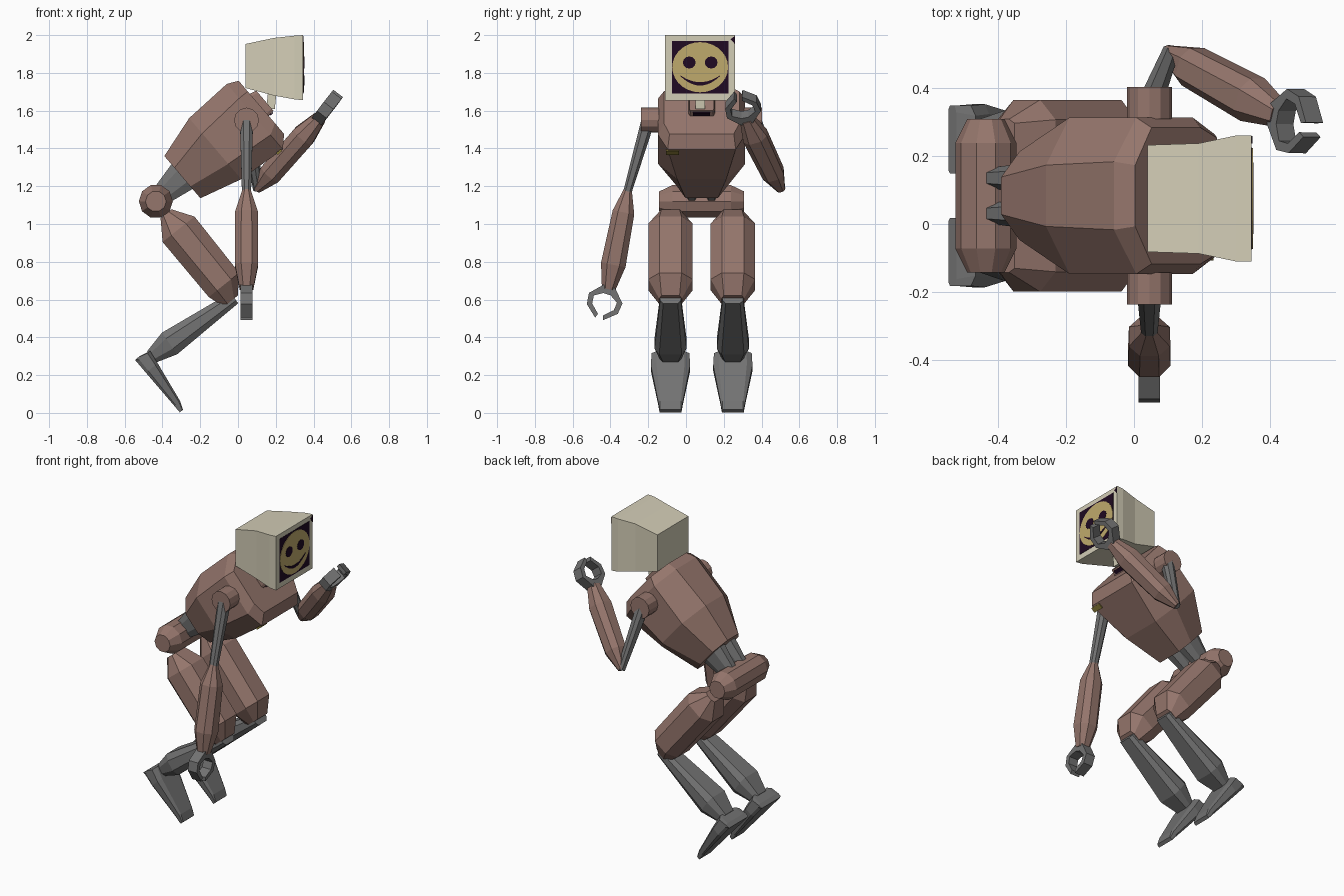
import bpy, bmesh, math
from mathutils import Vector as V

if "Cube" in bpy.data.objects:
    bpy.data.objects.remove(bpy.data.objects["Cube"])

C = 0.083  # mirror plane of the body in y


def mat(name, r, g, b):
    m = bpy.data.materials.new(name)
    m.diffuse_color = (r, g, b, 1)
    m.use_nodes = True
    m.node_tree.nodes["Principled BSDF"].inputs["Base Color"].default_value = m.diffuse_color
    return m


BROWN = mat("dusty brown", 0.30, 0.18, 0.15)
GRAY = mat("steel gray", 0.17, 0.17, 0.17)
CREAM = mat("cream plastic", 0.65, 0.61, 0.47)
DARK = mat("dark purple", 0.014, 0.003, 0.016)
YELLOW = mat("screen yellow", 0.52, 0.40, 0.15)
OLIVE = mat("lamp olive", 0.25, 0.20, 0.04)


def skin(name, m, rings):
    """Join equal point rings with quads and cap both ends."""
    bm = bmesh.new()
    rows = [[bm.verts.new(p) for p in r] for r in rings]
    n = len(rows[0])
    for a, b in zip(rows, rows[1:]):
        for i in range(n):
            j = (i + 1) % n
            bm.faces.new((a[i], a[j], b[j], b[i]))
    bm.faces.new(rows[0])
    bm.faces.new(rows[-1])
    bmesh.ops.recalc_face_normals(bm, faces=bm.faces)
    me = bpy.data.meshes.new(name)
    bm.to_mesh(me)
    bm.free()
    me.materials.append(m)
    ob = bpy.data.objects.new(name, me)
    bpy.context.collection.objects.link(ob)
    return ob


def loft(name, m, o, d, n, rows):
    """Chamfered sections along d; row = (along, n0, n1, half width, flat0, flat1, chamfer)."""
    o, d, n = V(o), V(d).normalized(), V(n).normalized()
    n = (n - d * n.dot(d)).normalized()
    s = n.cross(d)
    rings = []
    for l, n0, n1, w, f0, f1, ch in rows:
        c = (n1 - n0) * ch
        pts = [(n0, -f0), (n0, f0), (n0 + c, w), (n1 - c, w),
               (n1, f1), (n1, -f1), (n1 - c, -w), (n0 + c, -w)]
        rings.append([o + d * l + n * a + s * b for a, b in pts])
    return skin(name, m, rings)


def sec(l, n0, n1, w, f=0.5, ch=0.27):
    return (l, n0, n1, w, w * f, w * f, ch)


def prism(name, m, pts, o, a, b, h):
    """Flat outline in the a, b plane, given thickness 2h."""
    o, a, b = V(o), V(a).normalized(), V(b).normalized()
    n = a.cross(b).normalized()
    return skin(name, m, [[o + a * p + b * q + n * k for p, q in pts] for k in (-h, h)])


def circle(ra, rb, n):
    return [(ra * math.cos(2 * math.pi * i / n), rb * math.sin(2 * math.pi * i / n)) for i in range(n)]


# Torso frame: leaning forward, U up the spine, F out of the chest
HIP = V((-0.435, C, 1.12))
U, F, Y = V((0.76, 0, 0.65)), V((0.65, 0, -0.76)), V((0, 1, 0))
loft("torso", BROWN, HIP, U, F, [
    (0.19, -0.153, 0.141, 0.13, 0.055, 0.085, 0.28),
    (0.42, -0.22, 0.205, 0.23, 0.09, 0.13, 0.25),
    (0.69, -0.228, 0.228, 0.23, 0.10, 0.18, 0.22),
    (0.748, -0.20, 0.17, 0.20, 0.09, 0.17, 0.2)])
loft("neck_collar", BROWN, HIP, U, F, [
    sec(0.70, -0.12, 0.05, 0.075, 0.9, 0.1), sec(0.785, -0.10, 0.04, 0.065, 0.9, 0.1)])
prism("collar_slot", DARK, [(-.012, -.045), (.012, -.045), (.012, .045), (-.012, .045)],
      HIP + U * 0.765 + F * 0.046, U, Y, 0.003)
prism("chest_lamp", OLIVE, [(-.016, -.035), (.016, -.035), (.016, .035), (-.016, .035)],
      HIP + U * 0.665 + F * 0.226 + Y * -0.155, U, Y, 0.006)

# Pelvis roller and spine struts
skin("pelvis", BROWN, [[HIP + V((p, y, q)) for p, q in circle(r, r, 10)]
                       for y, r in ((-.225, .055), (-.155, .09), (.155, .09), (.225, .055))])
for s in (-1, 1):
    loft("spine_strut", GRAY, HIP + Y * (s * 0.052), U, F,
         [sec(0.04, -0.06, 0.05, 0.03), sec(0.21, -0.10, 0.08, 0.045)])

# Legs
for s in (-1, 1):
    y = C + s * 0.165
    loft("thigh", BROWN, (-0.36, y, 1.0), (0.62, 0, -0.78), (0.78, 0, 0.62), [
        sec(-0.055, -0.02, 0.055, 0.06, 0.8), sec(0.05, -0.09, 0.126, 0.117),
        sec(0.43, -0.08, 0.126, 0.117), sec(0.52, -0.05, 0.045, 0.06, 0.8)])
    loft("shin", GRAY, (-0.06, y, 0.58), (-0.818, 0, -0.575), (-0.575, 0, 0.818), [
        sec(-0.05, -0.035, 0.035, 0.055, 0.7), sec(0.37, -0.07, 0.07, 0.085, 0.7),
        sec(0.49, -0.04, 0.035, 0.055, 0.7)])
    loft("foot", GRAY, (-0.545, y, 0.28), (0.65, 0, -0.76), (0.76, 0, 0.65), [
        (0.0, 0, 0.03, 0.10, 0.09, 0.08, 0.2), (0.015, 0, 0.092, 0.10, 0.09, 0.07, 0.2),
        (0.09, 0, 0.08, 0.104, 0.09, 0.075, 0.2), (0.32, 0, 0.04, 0.065, 0.06, 0.055, 0.2),
        (0.365, 0, 0.022, 0.058, 0.058, 0.055, 0.2)])

# Arms: shoulder drum, upper arm, forearm and open claw
half = [(-.015, .032), (.05, .093), (.11, .086), (.165, .022),
        (.142, .014), (.098, .06), (.055, .064), (.028, .02)]
claw = half + [(p, -q) for p, q in reversed(half)]
arms = [
    # drum y, shoulder, elbow, wrist, hand direction, hand normal
    (-0.19, (.045, -.2, 1.55), (.045, -.31, 1.17), (.045, -.41, .655), (0, -.3, -.95), (1, 0, 0)),
    (0.355, (.05, .36, 1.55), (.105, .50, 1.19), (.43, .32, 1.56), (.58, -.26, .76), (.76, 0, -.65)),
]
for y, sh, el, wr, hd, hn in arms:
    sh, el, wr, hd, hn = V(sh), V(el), V(wr), V(hd), V(hn)
    prism("shoulder", BROWN, circle(0.066, 0.066, 12), (0.045, y, 1.55), (1, 0, 0), (0, 0, 1), 0.047)
    d = el - sh
    loft("upper_arm", GRAY, sh, d, hn, [
        sec(0, -.035, .035, .036), sec(d.length + 0.01, -.024, .024, .022)])
    d = wr - el
    k = d.length
    loft("forearm", BROWN, el, d, hn, [
        sec(-0.01, -.022, .022, .022), sec(0.11, -.06, .06, .058),
        sec(k * 0.75, -.062, .062, .066), sec(k, -.036, .036, .036)])
    prism("claw", GRAY, claw, wr, hd, hn.cross(hd), 0.032)

# Head: old monitor box with a drawn face
HY = 0.075
rings = []
for x, w, z0, z1 in ((.04, .157, 1.72, 1.953), (.19, .162, 1.68, 1.985),
                     (.30, .185, 1.66, 1.997), (.345, .185, 1.655, 2.0)):
    rings.append([(x, HY - w, z0), (x, HY + w, z0), (x, HY + w, z1), (x, HY - w, z1)])
skin("monitor_head", CREAM, rings)
skin("neck", CREAM, [[(x, HY + a, z) for x, a in ((x0, -.025), (x0 + .045, -.025), (x0 + .045, .025), (x0, .025))]
                     for x0, z in ((.15, 1.61), (.16, 1.71))])
Z = V((0, 0, 1))


def plate(name, m, pts, x, y, z):
    prism(name, m, pts, (x, y, z), Y, Z, 0.0015)


plate("screen", DARK, [(-.15, -.14), (.15, -.14), (.15, .14), (-.15, .14)], .3455, HY, 1.83)
plate("screen_face", YELLOW, circle(.148, .133, 28), .3475, HY, 1.83)
for s in (-1, 1):
    plate("screen_eye", DARK, circle(.034, .032, 12), .3495, HY + s * .058, 1.855)
ts = [i / 6 - 1 for i in range(13)]
smile = [(.105 * t, -.097 + .05 * t * t) for t in ts] + \
        [(.105 * t, -.079 + .036 * t * t) for t in reversed(ts)]
plate("screen_smile", DARK, smile, .3495, HY, 1.83)
plate("corner_mark", DARK, [(-.014, -.005), (.009, -.03), (.009, .013)], .3465, .25, 1.983)
